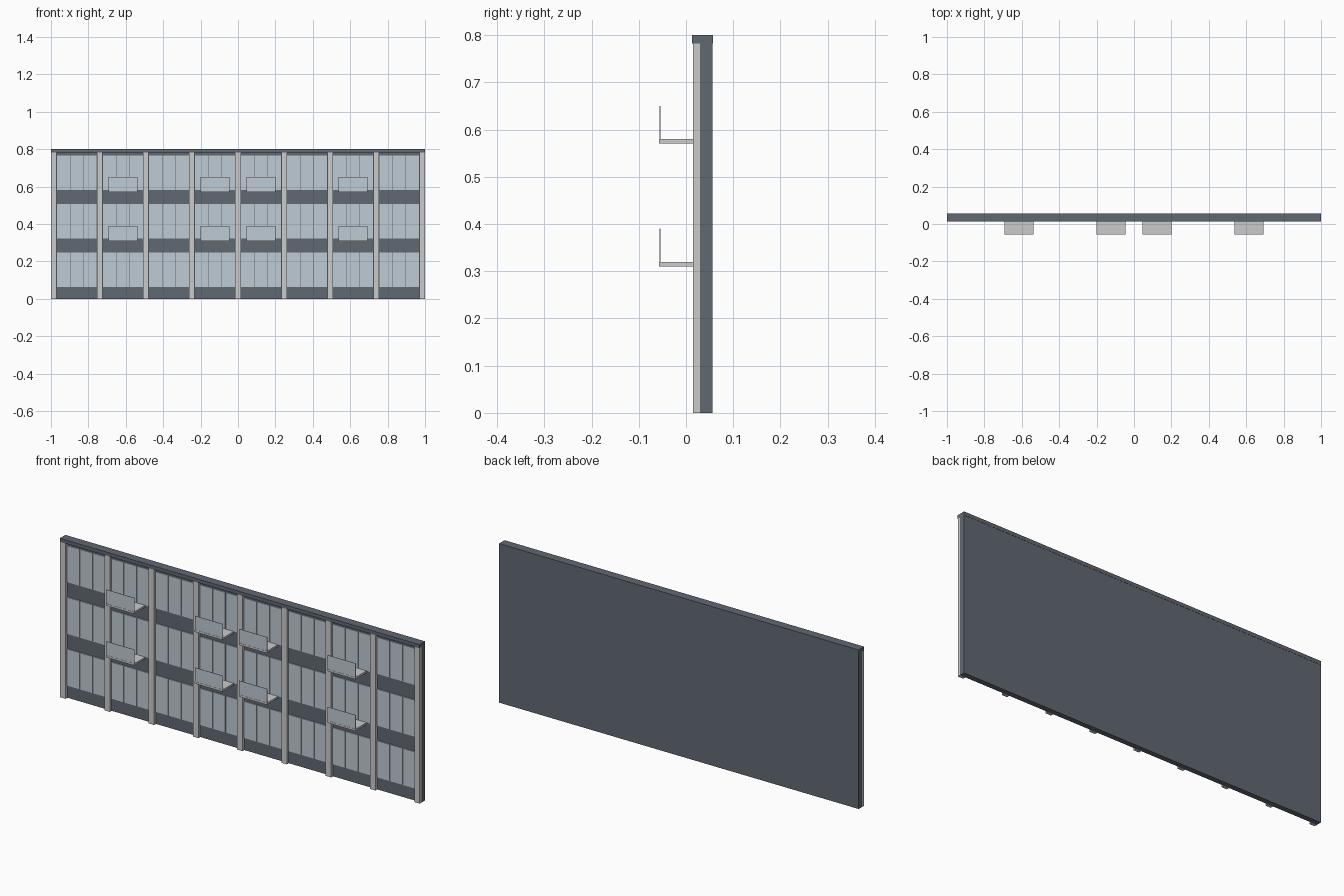
import bpy

if "Cube" in bpy.data.objects:
    bpy.data.objects.remove(bpy.data.objects["Cube"])


def material(name, color):
    m = bpy.data.materials.new(name)
    m.diffuse_color = (*color, 1)
    m.use_nodes = True
    m.node_tree.nodes["Principled BSDF"].inputs["Base Color"].default_value = m.diffuse_color
    return m


DARK = material("dark_slate", (0.12, 0.14, 0.17))
LIGHT = material("light_metal", (0.62, 0.63, 0.64))
PALE = material("pale_blue", (0.52, 0.60, 0.66))


def box(name, x, y, z, mat):
    """Box from (min, max) pairs on each axis."""
    bpy.ops.mesh.primitive_cube_add(size=1, location=[sum(r) / 2 for r in (x, y, z)])
    ob = bpy.context.object
    ob.name = name
    ob.scale = [r[1] - r[0] for r in (x, y, z)]
    bpy.ops.object.transform_apply(location=False, rotation=False, scale=True)
    ob.data.materials.append(mat)
    return ob


BAYS = 8
POST = 0.03
PITCH = (2 - POST) / BAYS
FIRST = -1 + POST / 2

# Backing wall and top cap
box("back_wall", (-1, 1), (0.03, 0.056), (0, 0.782), DARK)
box("top_cap", (-1, 1), (0.013, 0.057), (0.782, 0.8), DARK)

# Upright posts
for i in range(BAYS + 1):
    c = FIRST + i * PITCH
    box(f"post_{i}", (c - POST / 2, c + POST / 2), (0.015, 0.03), (0, 0.782), LIGHT)

# Three slats per bay in three rows
GAP = 0.003
for i in range(BAYS):
    left = FIRST + i * PITCH + POST / 2
    width = (PITCH - POST) / 3
    for z0, z1 in ((0.063, 0.247), (0.323, 0.507), (0.583, 0.767)):
        for k in range(3):
            x0 = left + k * width
            box("panel_slat", (x0 + GAP / 2, x0 + width - GAP / 2),
                (0.025, 0.031), (z0, z1), PALE)

# Small shelves with upright front plates
for bay in (1, 3, 4, 6):
    c = FIRST + (bay + 0.5) * PITCH
    span = (c - 0.078, c + 0.078)
    for z in (0.31, 0.57):
        box("shelf", span, (-0.057, 0.03), (z, z + 0.01), LIGHT)
        box("shelf_front_plate", span, (-0.056, -0.054), (z + 0.01, z + 0.08), PALE)
